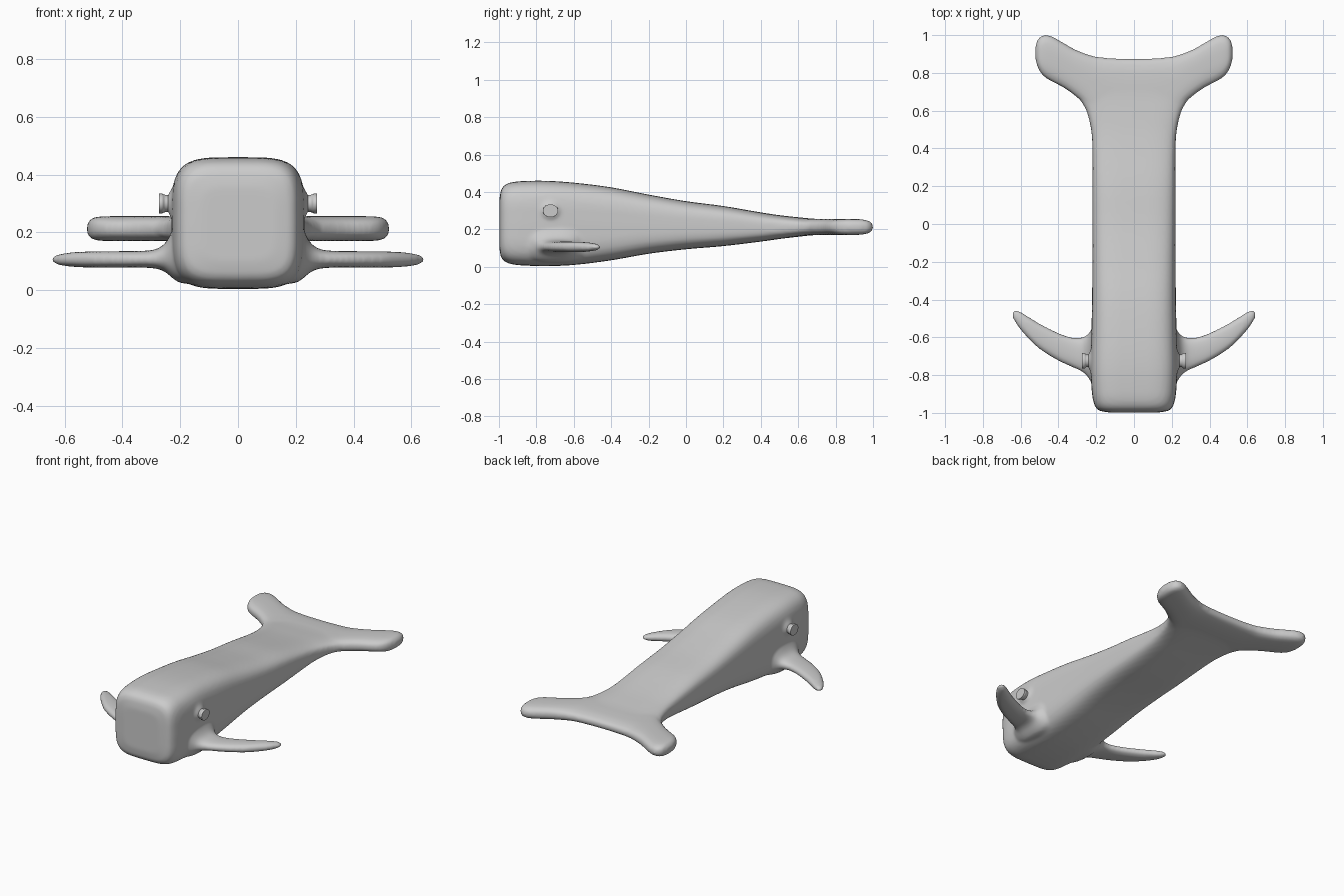
import bpy, bmesh, math
from mathutils import Vector

if "Cube" in bpy.data.objects:
    bpy.data.objects.remove(bpy.data.objects["Cube"])

grey = bpy.data.materials.new("light grey")
grey.diffuse_color = (0.6, 0.6, 0.6, 1)
grey.use_nodes = True
grey.node_tree.nodes["Principled BSDF"].inputs["Base Color"].default_value = grey.diffuse_color


def resample(rows, steps=4):
    """Catmull-Rom interpolation between the given stations."""
    out = []
    for i in range(len(rows) - 1):
        p = [Vector(rows[max(0, min(len(rows) - 1, i + k))]) for k in (-1, 0, 1, 2)]
        d = p[2][0] - p[1][0]
        m1 = (p[2] - p[0]) * (d / (p[2][0] - p[0][0]))
        m2 = (p[3] - p[1]) * (d / (p[3][0] - p[1][0]))
        for s in range(steps):
            t = s / steps
            out.append(p[1] * (2*t**3 - 3*t*t + 1) + m1 * (t**3 - 2*t*t + t)
                       + p[2] * (3*t*t - 2*t**3) + m2 * (t**3 - t*t))
    return out + [Vector(rows[-1])]


def loft(bm, rows, axis, n0, n1, sides=48):
    """Skin superellipse sections; row = position, low/high across, low/high z."""
    rings = []
    stations = resample(rows)
    for i, (pos, a0, a1, z0, z1) in enumerate(stations):
        n = n0 + (n1 - n0) * i / (len(stations) - 1)
        ring = []
        for k in range(sides):
            c, s = math.cos(2*math.pi*k/sides), math.sin(2*math.pi*k/sides)
            a = (a0 + a1)/2 + (a1 - a0)/2 * math.copysign(abs(c)**(2/n), c)
            z = (z0 + z1)/2 + (z1 - z0)/2 * math.copysign(abs(s)**(2/n), s)
            ring.append(bm.verts.new((a, pos, z) if axis == 'y' else (pos, a, z)))
        rings.append(ring)
    faces = [bm.faces.new(rings[0]), bm.faces.new(rings[-1])]
    for r, q in zip(rings, rings[1:]):
        for k in range(sides):
            j = (k + 1) % sides
            faces.append(bm.faces.new((r[k], r[j], q[j], q[k])))
    bmesh.ops.recalc_face_normals(bm, faces=faces)


def finish(name, bm):
    me = bpy.data.meshes.new(name)
    bm.to_mesh(me)
    bm.free()
    me.materials.append(grey)
    ob = bpy.data.objects.new(name, me)
    bpy.context.collection.objects.link(ob)
    return ob


bm = bmesh.new()

# Trunk: y, half width, bottom, top
trunk = [(-.998, .13, .10, .36), (-.99, .178, .055, .405), (-.975, .2, .033, .432),
         (-.94, .215, .016, .45), (-.88, .224, .008, .458), (-.75, .23, .004, .46),
         (-.6, .226, .01, .45), (-.4, .222, .035, .425), (-.2, .22, .07, .386),
         (0, .22, .094, .351), (.2, .22, .111, .325), (.4, .22, .135, .291),
         (.5, .227, .149, .276), (.6, .252, .161, .265), (.66, .285, .167, .259),
         (.72, .30, .172, .255), (.78, .24, .177, .249), (.83, .18, .188, .236)]
loft(bm, [(y, -w, w, b, t) for y, w, b, t in trunk], 'y', 4.6, 3.2)

# Tail fluke: x, front edge, back edge, bottom, top
half = [(0, .5, .875, .17, .256), (.1, .51, .877, .17, .256), (.2, .54, .886, .17, .256),
        (.26, .63, .903, .17, .256), (.32, .685, .928, .17, .256), (.38, .726, .963, .17, .256),
        (.44, .757, .995, .17, .256), (.475, .78, 1.0, .171, .255), (.5, .81, .988, .175, .251),
        (.515, .845, .965, .185, .241), (.523, .88, .93, .2, .225)]
loft(bm, [(-r[0], *r[1:]) for r in half[:0:-1]] + half, 'x', 2.8, 2.8)

# Flippers with flared roots, and soft sockets around the eyes
flipper = [(.14, -.95, -.45, .02, .30), (.20, -.88, -.52, .025, .25), (.225, -.84, -.56, .04, .21),
           (.25, -.803, -.59, .062, .165), (.28, -.78, -.60, .074, .143), (.33, -.757, -.6, .078, .136),
           (.4, -.725, -.577, .078, .135), (.5, -.662, -.527, .078, .134), (.56, -.606, -.49, .08, .132),
           (.61, -.548, -.46, .085, .126), (.635, -.51, -.458, .093, .119), (.647, -.49, -.465, .102, .11)]
socket = [(.16, -.82, -.63, .21, .39), (.22, -.795, -.655, .235, .365),
          (.236, -.77, -.68, .26, .34), (.246, -.755, -.695, .273, .327)]
for rows, n in ((flipper, 2.5), (socket, 2)):
    loft(bm, rows, 'x', n, n)
    loft(bm, [(-r[0], *r[1:]) for r in rows[::-1]], 'x', n, n)

# Fuse the body into one soft skin
body = finish("whale_body", bm)
remesh = body.modifiers.new("fuse", 'REMESH')
remesh.mode = 'VOXEL'
remesh.voxel_size = 0.01
remesh.use_smooth_shade = True
soft = body.modifiers.new("soften", 'SMOOTH')
soft.factor = 0.5
soft.iterations = 8

# Eyes: short flat-ended studs
for side, name in ((1, "right_eye"), (-1, "left_eye")):
    bm = bmesh.new()
    rows = [(.2, -.755, -.693, .272, .328), (.252, -.757, -.691, .27, .33),
            (.262, -.765, -.684, .266, .334), (.274, -.765, -.684, .266, .334)]
    if side < 0:
        rows = [(-r[0], *r[1:]) for r in rows[::-1]]
    loft(bm, rows, 'x', 2, 2, 24)
    eye = finish(name, bm)
    bpy.ops.object.select_all(action='DESELECT')
    eye.select_set(True)
    bpy.context.view_layer.objects.active = eye
    bpy.ops.object.shade_smooth_by_angle(angle=math.radians(40))
